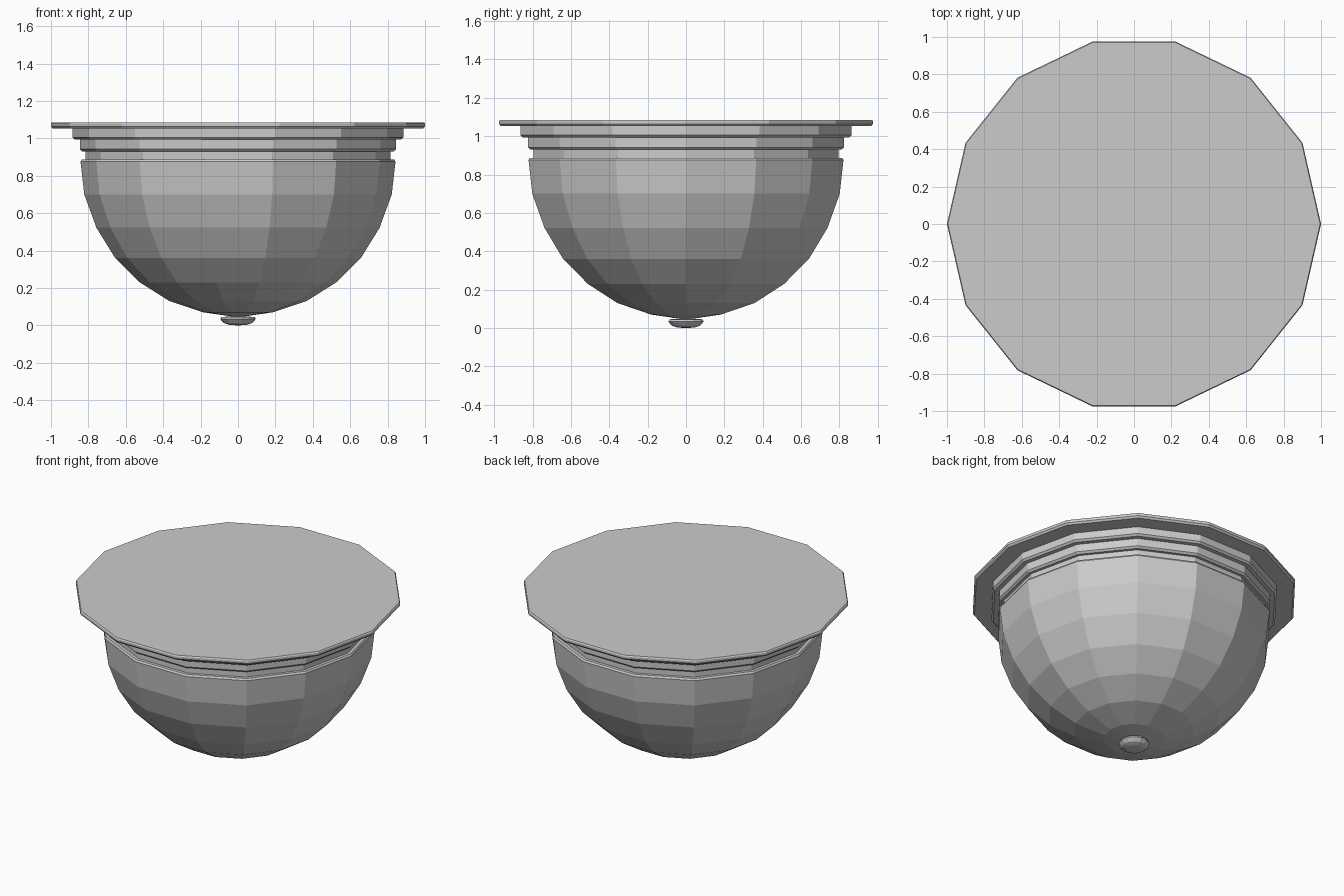
import bpy
import bmesh
from math import cos, sin, tau

SIDES = 14

if "Cube" in bpy.data.objects:
    bpy.data.objects.remove(bpy.data.objects["Cube"], do_unlink=True)

grey = bpy.data.materials.new("plain grey")
grey.use_nodes = True
colour = (0.6, 0.6, 0.6, 1)
grey.diffuse_color = colour
grey.node_tree.nodes["Principled BSDF"].inputs["Base Color"].default_value = colour


def lathe(name, profile):
    """Spin (radius, height) points, listed bottom to top, into a flat-sided part."""
    bm = bmesh.new()
    rings = []
    for r, z in profile:
        if r == 0:
            rings.append([bm.verts.new((0, 0, z))] * SIDES)
        else:
            rings.append([bm.verts.new((r * cos(tau * k / SIDES), r * sin(tau * k / SIDES), z))
                          for k in range(SIDES)])
    for low, high in zip(rings, rings[1:]):
        for k in range(SIDES):
            n = (k + 1) % SIDES
            corners = dict.fromkeys((low[k], low[n], high[n], high[k]))
            bm.faces.new(list(corners))
    mesh = bpy.data.meshes.new(name)
    bm.to_mesh(mesh)
    bm.free()
    mesh.materials.append(grey)
    obj = bpy.data.objects.new(name, mesh)
    bpy.context.collection.objects.link(obj)
    return obj


def lathe_ring(name, radius, bottom, top, inner, bevel=0.012):
    """Stepped trim ring with a bevelled lower edge."""
    return lathe(name, [(inner, bottom), (radius - bevel, bottom),
                        (radius, bottom + bevel), (radius, top)])


# Ceiling plate with a closed flat top
lathe("ceiling_plate", [(0.87, 1.052), (0.99, 1.052), (1.0, 1.064),
                        (1.0, 1.078), (0.995, 1.085), (0, 1.085)])

# Stepped trim below the plate
lathe_ring("upper_trim", 0.885, 0.993, 1.052, 0.83)
lathe_ring("lower_trim", 0.845, 0.93, 0.993, 0.80)
lathe("neck", [(0.815, 0.885), (0.815, 0.93)])

# Faceted bowl with a bevelled lip
lathe("bowl", [(0, 0.043), (0.187, 0.07), (0.367, 0.13), (0.525, 0.23),
               (0.657, 0.36), (0.757, 0.522), (0.822, 0.70),
               (0.842, 0.875), (0.835, 0.887), (0.80, 0.887)])

# Small rounded knob under the bowl
lathe("bottom_knob", [(0, 0), (0.045, 0.002), (0.075, 0.012),
                      (0.095, 0.033), (0.09, 0.045), (0, 0.05)])
